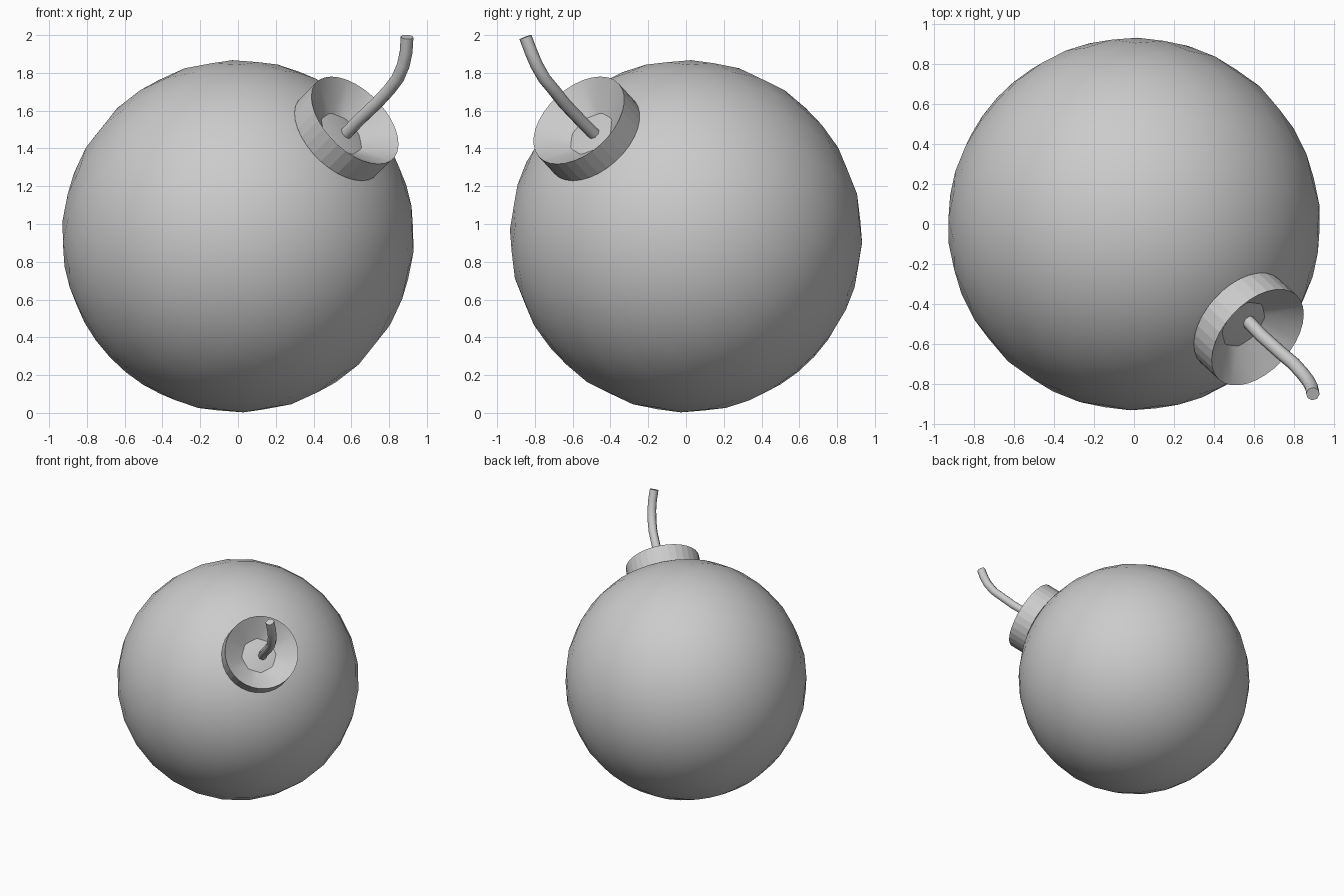
import bpy, bmesh, math
from mathutils import Vector

if "Cube" in bpy.data.objects:
    bpy.data.objects.remove(bpy.data.objects["Cube"])

grey = bpy.data.materials.new("plain grey")
grey.diffuse_color = (0.6, 0.6, 0.6, 1)
grey.use_nodes = True
grey.node_tree.nodes["Principled BSDF"].inputs["Base Color"].default_value = grey.diffuse_color

CENTER = Vector((0, 0, 0.935))
AXIS = Vector((0.595, -0.545, 0.59)).normalized()
TILT = AXIS.to_track_quat('Z', 'Y')


def add_object(name, bm):
    mesh = bpy.data.meshes.new(name)
    bmesh.ops.recalc_face_normals(bm, faces=bm.faces)
    bm.to_mesh(mesh)
    bm.free()
    mesh.materials.append(grey)
    ob = bpy.data.objects.new(name, mesh)
    bpy.context.collection.objects.link(ob)
    ob.location = CENTER
    ob.rotation_mode = 'QUATERNION'
    ob.rotation_quaternion = TILT
    return ob


# Round body, its pole pointing at the cap
bm = bmesh.new()
bmesh.ops.create_uvsphere(bm, u_segments=28, v_segments=16, radius=0.933)
for f in bm.faces:
    f.smooth = True
add_object("body", bm)

# Cap: short drum whose top sinks to a small octagon
bm = bmesh.new()


def ring(n, r, z):
    return [bm.verts.new((r * math.cos(math.tau * i / n),
                          r * math.sin(math.tau * i / n), z)) for i in range(n)]


N = 32
low, high, inner = ring(N, 0.287, 0.89), ring(N, 0.287, 1.04), ring(8, 0.115, 0.905)
bm.faces.new(low)
for i in range(N):
    j = (i + 1) % N
    bm.faces.new((low[i], low[j], high[j], high[i]))
step = N // 8
for k in range(8):
    a, b = inner[k], inner[(k + 1) % 8]
    fan = [high[(k * step + s) % N] for s in range(-step // 2, step // 2 + 1)]
    for p, q in zip(fan, fan[1:]):
        bm.faces.new((a, p, q)).smooth = True
    bm.faces.new((a, fan[-1], b)).smooth = True
bm.faces.new(inner)
add_object("cap", bm)

# Bent fuse
path = [(0.54, -0.455, 1.445), (0.64, -0.56, 1.55), (0.735, -0.645, 1.64),
        (0.80, -0.70, 1.71), (0.845, -0.75, 1.77), (0.875, -0.79, 1.84),
        (0.89, -0.82, 1.91), (0.895, -0.85, 1.99)]
curve = bpy.data.curves.new("fuse", 'CURVE')
curve.dimensions = '3D'
curve.bevel_depth = 0.034
curve.bevel_resolution = 2
curve.use_fill_caps = True
spline = curve.splines.new('POLY')
spline.points.add(len(path) - 1)
for pt, co in zip(spline.points, path):
    pt.co = (*co, 1)
spline.use_smooth = True
curve.materials.append(grey)
fuse = bpy.data.objects.new("fuse", curve)
bpy.context.collection.objects.link(fuse)
